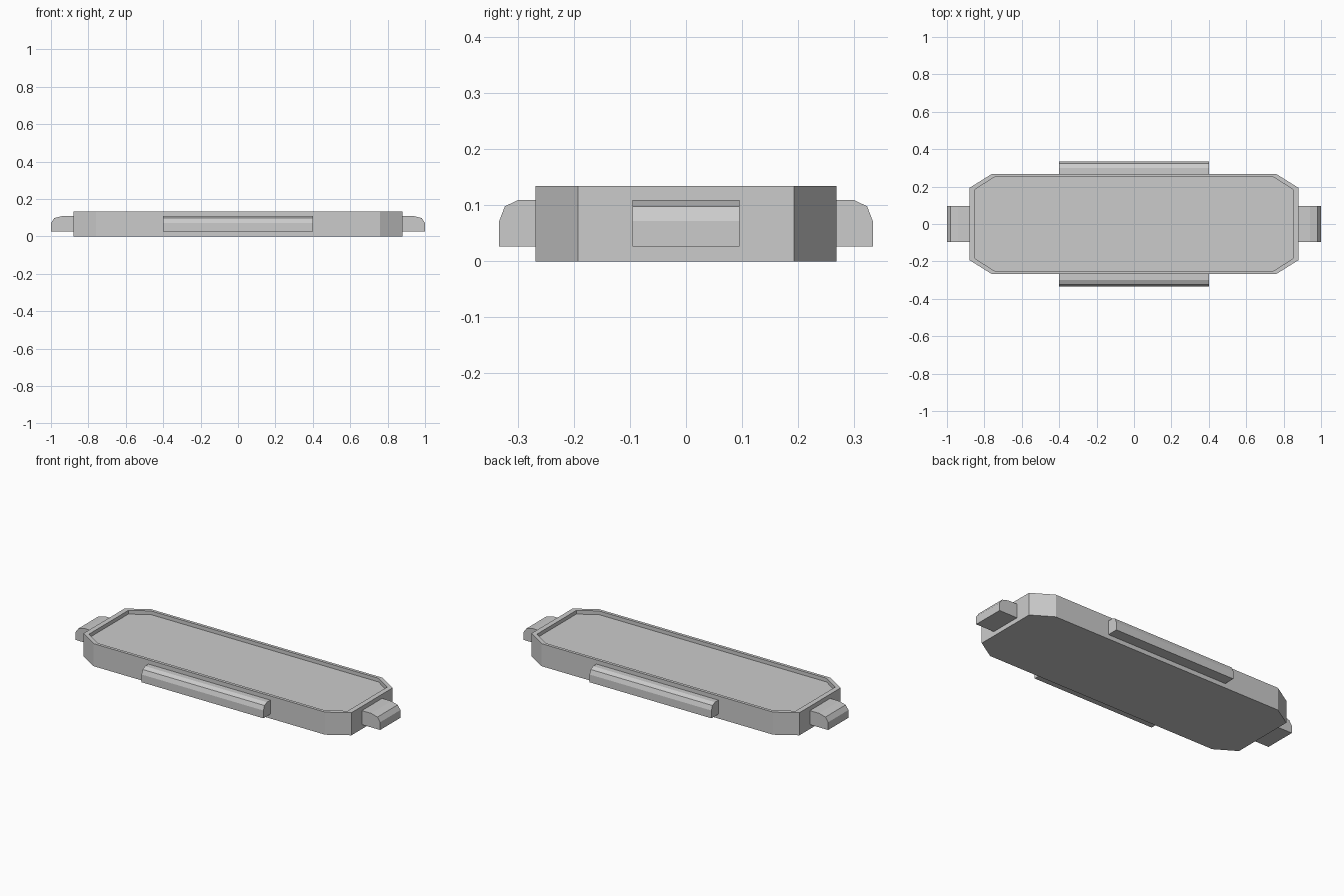
import bpy, bmesh, math
from mathutils import Matrix

if "Cube" in bpy.data.objects:
    bpy.data.objects.remove(bpy.data.objects["Cube"])

HEIGHT, FLOOR = 0.134, 0.112


def finish(name, bm):
    bmesh.ops.recalc_face_normals(bm, faces=bm.faces)
    mesh = bpy.data.meshes.new(name)
    bm.to_mesh(mesh)
    bm.free()
    obj = bpy.data.objects.new(name, mesh)
    bpy.context.collection.objects.link(obj)
    return obj


def octagon(bm, hx, hy, cx, cy, z):
    """Ring of a chamfered rectangle; cx, cy are where the chamfer begins."""
    pts = [(cx, hy), (hx, cy), (hx, -cy), (cx, -hy),
           (-cx, -hy), (-hx, -cy), (-hx, cy), (-cx, hy)]
    return [bm.verts.new((x, y, z)) for x, y in pts]


def bridge(bm, a, b):
    for i in range(len(a)):
        j = (i + 1) % len(a)
        bm.faces.new((a[i], a[j], b[j], b[i]))


# Tray: chamfered slab with thin rim and shallow recess
bm = bmesh.new()
outer = (0.88, 0.268, 0.76, 0.193)
inner = (0.85, 0.25, 0.747, 0.185)
rings = [octagon(bm, *outer, 0), octagon(bm, *outer, HEIGHT),
         octagon(bm, *inner, HEIGHT), octagon(bm, *inner, FLOOR)]
for a, b in zip(rings, rings[1:]):
    bridge(bm, a, b)
bm.faces.new(rings[0])
bm.faces.new(rings[-1])
finish("tray_body", bm)


# Grips: rounded-top profile extruded along the tray wall
def grip(name, profile, half_width, angle):
    bm = bmesh.new()
    ends = [[bm.verts.new((x, s * half_width, z)) for x, z in profile] for s in (-1, 1)]
    bridge(bm, *ends)
    for ring in ends:
        bm.faces.new(ring)
    bm.transform(Matrix.Rotation(angle, 4, 'Z'))
    finish(name, bm)


end_profile = [(0.87, 0.026), (1.0, 0.026), (1.0, 0.072), (0.982, 0.098), (0.94, 0.109), (0.87, 0.109)]
side_profile = [(0.26, 0.026), (0.333, 0.026), (0.333, 0.072), (0.323, 0.098), (0.3, 0.109), (0.26, 0.109)]
grip("end_handle_right", end_profile, 0.095, 0)
grip("end_handle_left", end_profile, 0.095, math.pi)
grip("side_rail_back", side_profile, 0.4, math.pi / 2)
grip("side_rail_front", side_profile, 0.4, -math.pi / 2)
